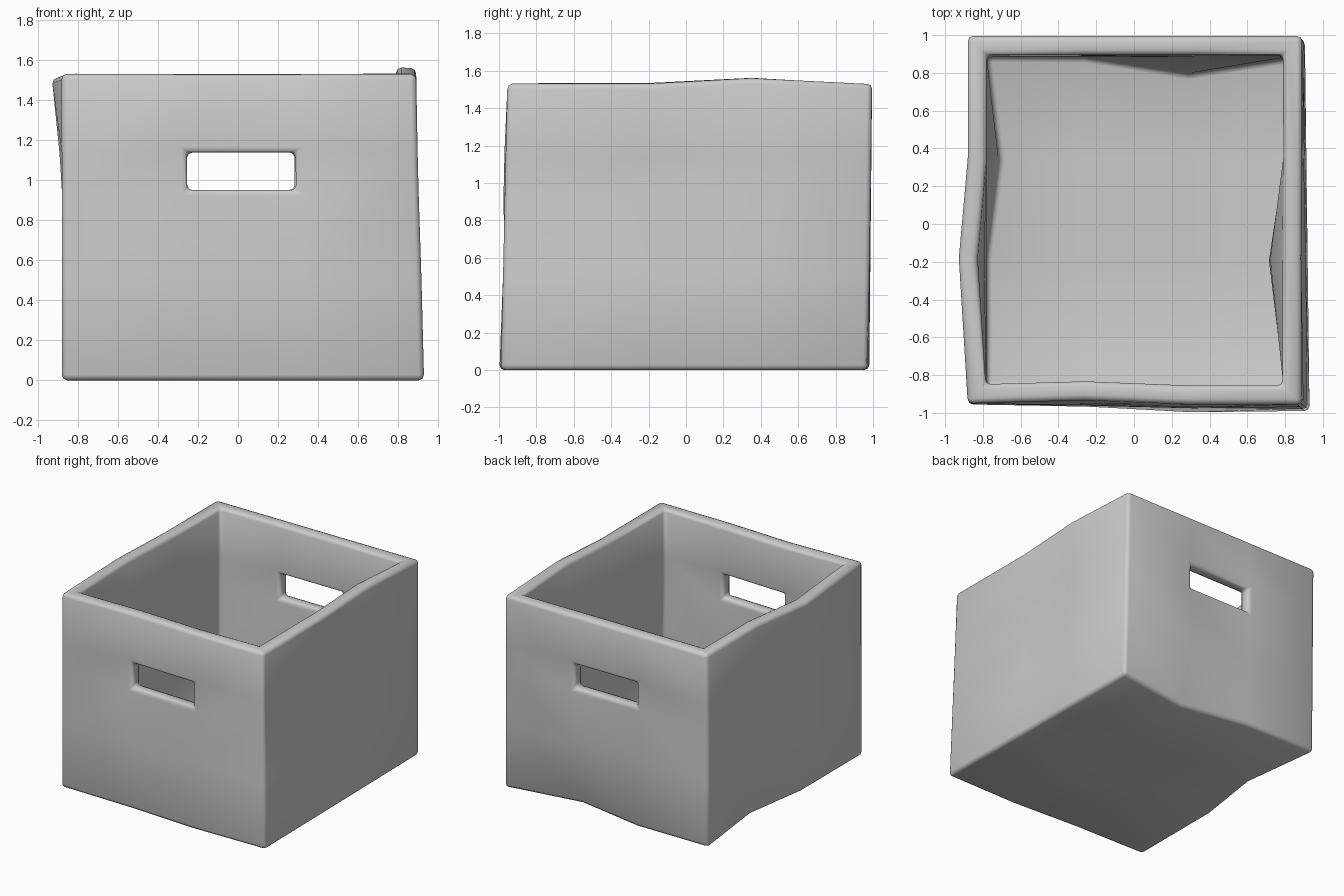
import bpy, bmesh
from mathutils import Vector

if "Cube" in bpy.data.objects:
    bpy.data.objects.remove(bpy.data.objects["Cube"])

# grid lines of the open box; the middle columns and upper rows frame the handles
XS = [-0.88, -0.26, 0.28, 0.89]
YS = [-0.96, -0.19, 0.34, 0.985]
ZS = [0.0, 0.51, 0.95, 1.14, 1.53]

# outer corners (bottom, top): front left, front right, back left, back right
BOTTOM = [(-0.88, -0.955), (0.93, -0.99), (-0.88, 0.98), (0.905, 0.975)]
TOP = [(-0.88, -0.95), (0.89, -0.955), (-0.88, 0.995), (0.89, 0.995)]

# dents and bulges: centre, offset
BUMPS = [
    ((-0.88, -0.19, 1.53), (-0.05, 0, -0.02)),
    ((-0.88, 0.34, 0.0), (0.08, 0, 0)),
    ((0.89, -0.19, 1.02), (-0.10, 0, 0)),
    ((0.89, 0.34, 1.53), (0, 0, 0.03)),
    ((0.28, 0.985, 0.0), (0, -0.10, 0)),
    ((-0.26, -0.96, 1.53), (0, 0.02, 0)),
    ((0.28, -0.96, 0.0), (0, -0.02, 0)),
    ((0.28, -0.96, 1.02), (0, -0.015, 0)),
]


def place(x, y, z):
    u = (x - XS[0]) / (XS[-1] - XS[0])
    v = (y - YS[0]) / (YS[-1] - YS[0])
    w = z / ZS[-1]
    c = [Vector(b).lerp(Vector(t), w) for b, t in zip(BOTTOM, TOP)]
    p = c[0].lerp(c[1], u).lerp(c[2].lerp(c[3], u), v)
    p = Vector((p.x, p.y, z))
    for (bx, by, bz), off in BUMPS:
        k = 1.0
        for d, width in ((x - bx, 0.54), (y - by, 0.53), (z - bz, 0.51)):
            k *= max(0.0, 1 - abs(d) / width)
        p += Vector(off) * k
    return p


bm = bmesh.new()
verts = {}


def vert(i, j, k):
    if (i, j, k) not in verts:
        verts[i, j, k] = bm.verts.new(place(XS[i], YS[j], ZS[k]))
    return verts[i, j, k]


def quad(*keys):
    bm.faces.new([vert(*k) for k in keys])


# floor
for i in range(3):
    for j in range(3):
        quad((i, j, 0), (i, j + 1, 0), (i + 1, j + 1, 0), (i + 1, j, 0))
# walls, leaving the handle openings out of the front and back
for k in range(4):
    for a in range(3):
        for side in (0, 3):
            quad((side, a, k), (side, a + 1, k), (side, a + 1, k + 1), (side, a, k + 1))
            if not (a == 1 and k == 2):
                quad((a, side, k), (a + 1, side, k), (a + 1, side, k + 1), (a, side, k + 1))
bmesh.ops.recalc_face_normals(bm, faces=bm.faces)
# make sure the floor faces down so thickness grows inward
bm.normal_update()
if sum(f.normal.dot(f.calc_center_median() - Vector((0, 0, 0.75))) for f in bm.faces) < 0:
    bmesh.ops.reverse_faces(bm, faces=bm.faces)

mesh = bpy.data.meshes.new("storage_box")
bm.to_mesh(mesh)
bm.free()
box = bpy.data.objects.new("storage_box", mesh)
bpy.context.collection.objects.link(box)

# wall thickness and rounded edges
solid = box.modifiers.new("thickness", 'SOLIDIFY')
solid.thickness = 0.1
solid.offset = -1
solid.use_even_offset = True
bevel = box.modifiers.new("rounding", 'BEVEL')
bevel.width = 0.027
bevel.segments = 2
bevel.limit_method = 'ANGLE'
bevel.angle_limit = 0.8
for p in mesh.polygons:
    p.use_smooth = True
